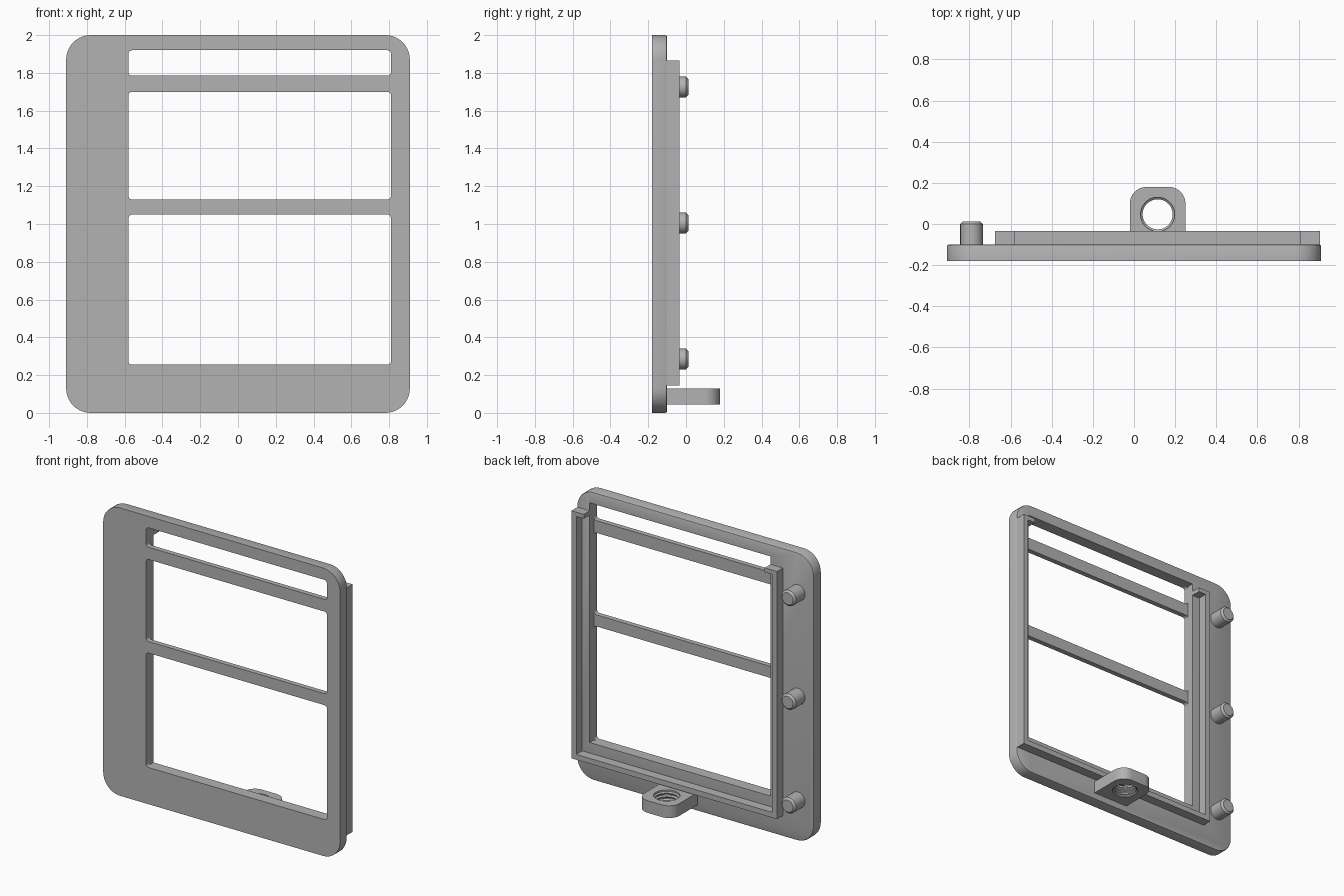
import bpy, bmesh, math
from mathutils import Matrix, Vector

cube = bpy.data.objects.get("Cube")
if cube:
    bpy.data.objects.remove(cube)

grey = bpy.data.materials.new("plain grey")
grey.use_nodes = True
grey.diffuse_color = (0.45, 0.45, 0.45, 1)
grey.node_tree.nodes["Principled BSDF"].inputs["Base Color"].default_value = grey.diffuse_color


def finish(name, bm):
    bmesh.ops.recalc_face_normals(bm, faces=bm.faces)
    mesh = bpy.data.meshes.new(name)
    bm.to_mesh(mesh)
    bm.free()
    mesh.materials.append(grey)
    obj = bpy.data.objects.new(name, mesh)
    bpy.context.collection.objects.link(obj)
    return obj


def block(name, xs, ys, zs, radius=0, axis=1, keep=None, chamfer=0):
    """Box with its edges along one axis rounded, and a chamfered back rim."""
    lo, hi = Vector((xs[0], ys[0], zs[0])), Vector((xs[1], ys[1], zs[1]))
    bm = bmesh.new()
    bmesh.ops.create_cube(bm, size=1, matrix=Matrix.Translation((lo + hi) / 2)
                          @ Matrix.Diagonal((*(hi - lo), 1)))
    if radius:
        edges = [e for e in bm.edges
                 if abs((e.verts[0].co - e.verts[1].co)[axis]) > 1e-4
                 and (keep is None or keep(e.verts[0].co))]
        bmesh.ops.bevel(bm, geom=edges, offset=radius, segments=10,
                        affect='EDGES', profile=0.5)
    if chamfer:
        rim = [e for e in bm.edges if all(v.co.y > ys[1] - 1e-4 for v in e.verts)]
        bmesh.ops.bevel(bm, geom=rim, offset=chamfer, segments=2,
                        affect='EDGES', profile=0.5)
    return finish(name, bm)


def lathe(name, profile, matrix, steps=48):
    """Closed solid turned about its own z axis from (radius, height) points."""
    bm = bmesh.new()
    rings = [[bm.verts.new((r * math.cos(math.tau * i / steps),
                            r * math.sin(math.tau * i / steps), h))
              for i in range(steps)] for r, h in profile]
    for a, b in zip(rings, rings[1:]):
        for i in range(steps):
            j = (i + 1) % steps
            bm.faces.new((a[i], a[j], b[j], b[i]))
    bm.faces.new(rings[0])
    bm.faces.new(rings[-1])
    bm.transform(matrix)
    return finish(name, bm)


def cut(target, cutter):
    mod = target.modifiers.new("cut", 'BOOLEAN')
    mod.operation, mod.solver, mod.object = 'DIFFERENCE', 'EXACT', cutter
    bpy.context.view_layer.update()
    graph = bpy.context.evaluated_depsgraph_get()
    mesh = bpy.data.meshes.new_from_object(target.evaluated_get(graph))
    target.modifiers.clear()
    target.data = mesh
    bpy.data.objects.remove(cutter)


def smooth(obj):
    bpy.ops.object.select_all(action='DESELECT')
    obj.select_set(True)
    bpy.context.view_layer.objects.active = obj
    bpy.ops.object.shade_smooth_by_angle(angle=math.radians(30))


FRONT, BACK, RIM = -0.18, -0.10, -0.035
LEFT, RIGHT = 0.81, -0.58          # window sides
OUT_L, OUT_R = 0.905, -0.675       # outer faces of the rails
WALL, LOW, HIGH = 0.037, 0.145, 1.865

# Face plate with three rounded windows; the crossbars are thinner than the plate
plate = block("face_plate", (-0.91, 0.91), (FRONT, BACK), (0, 2), 0.13, chamfer=0.01)
for z0, z1 in ((0.255, 1.05), (1.13, 1.70), (1.785, 1.92)):
    cut(plate, block("cutter", (RIGHT, LEFT), (-0.3, 0.1), (z0, z1), 0.02))
cut(plate, block("cutter", (RIGHT, LEFT), (-0.145, 0), (0.255, 1.92)))
smooth(plate)

# Raised channel on the back: side rails, end caps and bottom rail
depth = (BACK - 0.005, RIM)
block("left_rail", (OUT_L - WALL, OUT_L), depth, (LOW, HIGH))
block("right_rail", (OUT_R, OUT_R + WALL), depth, (LOW, HIGH))
block("left_rail_cap", (LEFT, OUT_L), depth, (HIGH - 0.03, HIGH))
block("right_rail_cap", (OUT_R, RIGHT), depth, (HIGH - 0.03, HIGH))
block("bottom_rail", (OUT_R, OUT_L), depth, (LOW, LOW + WALL))

# Three locating pegs with bevelled tips
for i, z in enumerate((0.285, 1.005, 1.725)):
    place = Matrix.Translation((-0.79, BACK, z)) @ Matrix.Rotation(-math.pi / 2, 4, 'X')
    smooth(lathe(f"peg_{i + 1}", [(0.055, -0.005), (0.055, 0.1), (0.042, 0.113)], place))

# Mounting tab with a ribbed hole
tab = block("mounting_tab", (-0.02, 0.25), (BACK - 0.005, 0.18), (0.045, 0.13),
            0.08, axis=2, keep=lambda co: co.y > 0)
ribs = [(0.083, -0.02), (0.083, 0.005)]
for k in range(3):
    h = 0.012 + k * 0.025
    ribs += [(0.073, h), (0.073, h + 0.005), (0.083, h + 0.012), (0.083, h + 0.018)]
ribs.append((0.083, 0.11))
cut(tab, lathe("cutter", ribs, Matrix.Translation((0.115, 0.047, 0.045))))
smooth(tab)
